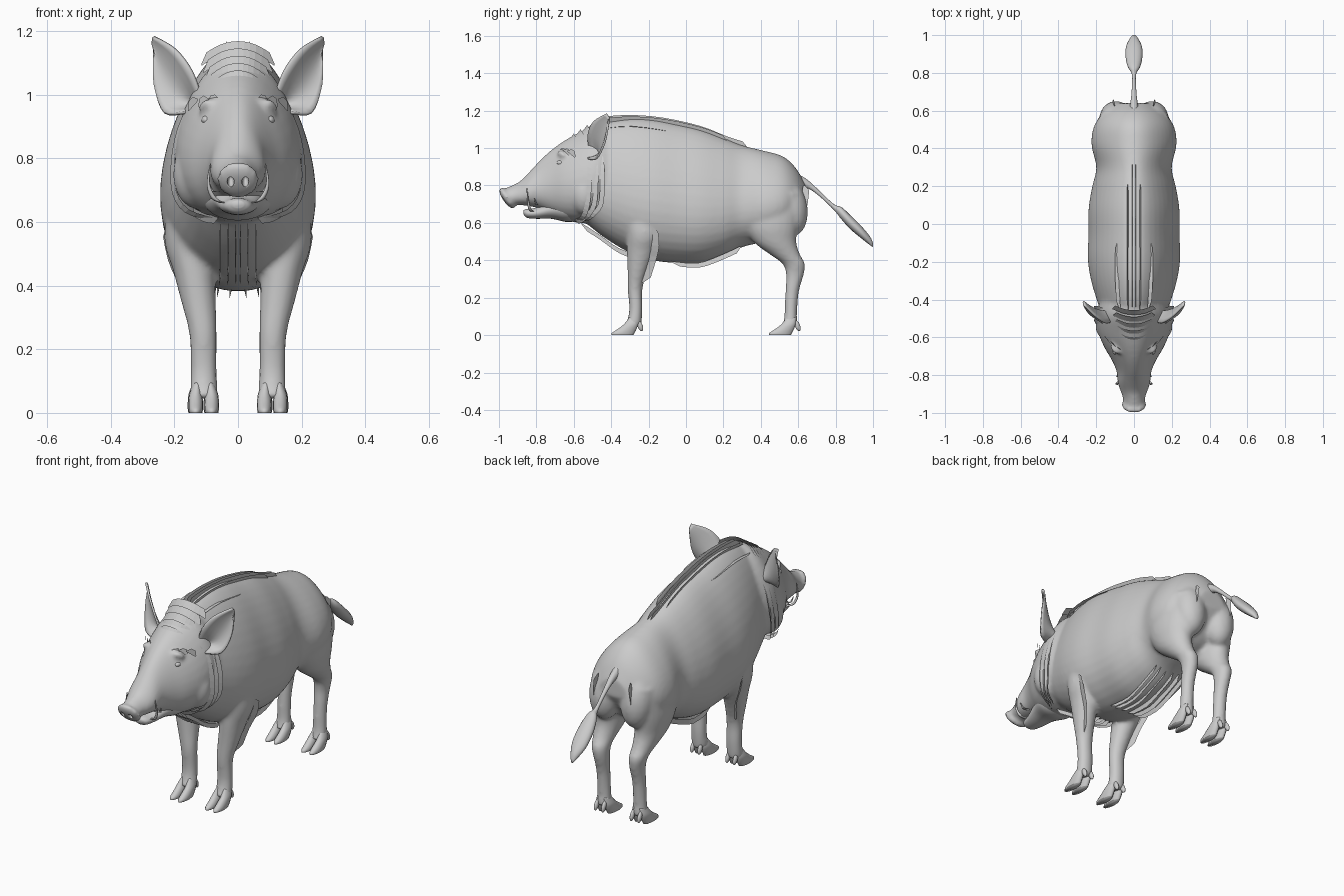
import bpy, bmesh, math
from mathutils import Matrix, Vector

if "Cube" in bpy.data.objects:
    bpy.data.objects.remove(bpy.data.objects["Cube"])

hide = bpy.data.materials.new("grey_hide")
hide.diffuse_color = (0.6, 0.6, 0.6, 1)
hide.use_nodes = True
hide.node_tree.nodes["Principled BSDF"].inputs["Base Color"].default_value = hide.diffuse_color


def finish(name, bm, smooth=True):
    bmesh.ops.recalc_face_normals(bm, faces=bm.faces[:])
    for f in bm.faces:
        f.smooth = smooth
    me = bpy.data.meshes.new(name)
    bm.to_mesh(me)
    bm.free()
    me.materials.append(hide)
    ob = bpy.data.objects.new(name, me)
    bpy.context.collection.objects.link(ob)
    return ob


def spline(rows, n=4):
    """Catmull-Rom interpolation through tuples."""
    out = []
    for i in range(len(rows) - 1):
        a, b, c, d = (rows[max(0, min(len(rows) - 1, i + k))] for k in (-1, 0, 1, 2))
        for j in range(n):
            t = j / n
            out.append(tuple(0.5 * (2 * q + (r - p) * t + (2 * p - 5 * q + 4 * r - s) * t * t
                             + (3 * q - p - 3 * r + s) * t ** 3) for p, q, r, s in zip(a, b, c, d)))
    return out + [tuple(rows[-1])]


def loft(bm, rows, axis, egg=0.0, sides=24):
    """Closed tube; each row is position, two centres, two radii."""
    loops = []
    for pos, c1, c2, r1, r2 in spline(rows):
        loop = []
        for k in range(sides):
            t = math.tau * k / sides
            a = c1 + r1 * math.cos(t) * (1 - egg * math.sin(t))
            b = c2 + r2 * math.sin(t)
            loop.append(bm.verts.new((a, pos, b) if axis == "y" else (a, b, pos)))
        loops.append(loop)
    for p, q in zip(loops, loops[1:]):
        for k in range(sides):
            m = (k + 1) % sides
            bm.faces.new((p[k], p[m], q[m], q[k]))
    bm.faces.new(loops[0])
    bm.faces.new(loops[-1])


def along(rows):
    """Turn (y, top, bottom, half width) into loft rows."""
    return [(y, 0, (t + b) / 2, w, (t - b) / 2) for y, t, b, w in rows]


def ball(bm, centre, size, tilt=0.0):
    m = Matrix.Translation(centre) @ Matrix.Rotation(tilt, 4, "X") @ Matrix.Diagonal((*size, 1))
    bmesh.ops.create_uvsphere(bm, u_segments=20, v_segments=12, radius=1, matrix=m)


def ribbon(bm, pts, offset, mirror=True):
    """Thin hair card along a path, widened by an offset and pointed at its ends."""
    path = spline(pts, 3)
    for s in ((1, -1) if mirror else (1,)):
        rows = []
        for i, p in enumerate(path):
            k = 0.25 if i in (0, len(path) - 1) else 1.0
            q = Vector(p) + Vector(offset) * k
            rows.append([bm.verts.new((s * v[0], v[1], v[2])) for v in (p, q)])
        for a, b in zip(rows, rows[1:]):
            bm.faces.new((a[0], b[0], b[1], a[1]))


# Body, head and legs fused into one skin
bm = bmesh.new()
loft(bm, along([
    (-.56, 1.04, .62, .13), (-.50, 1.10, .57, .16), (-.42, 1.14, .51, .185), (-.30, 1.16, .44, .22),
    (-.18, 1.155, .40, .237), (-.05, 1.13, .385, .233), (.08, 1.10, .385, .233), (.20, 1.055, .42, .214),
    (.30, 1.015, .47, .193), (.42, .985, .50, .218), (.52, .955, .54, .204), (.59, .89, .62, .15),
    (.64, .80, .70, .075)]), "y", 0.27, 40)
loft(bm, along([
    (-.955, .79, .70, .056), (-.92, .805, .70, .058), (-.885, .825, .695, .07), (-.84, .87, .69, .084),
    (-.78, .935, .675, .09), (-.72, .99, .645, .115), (-.65, 1.04, .615, .155), (-.57, 1.085, .60, .185),
    (-.48, 1.13, .60, .195), (-.40, 1.11, .64, .17)]), "y", 0.23, 32)
ball(bm, (0, -.957, .733), (.068, .024, .068), .6)              # snout disc
front = [(.72, .13, -.24, .08, .12), (.55, .147, -.222, .085, .10), (.45, .138, -.237, .067, .08),
         (.35, .124, -.257, .055, .056), (.25, .11, -.272, .044, .04), (.15, .108, -.268, .042, .036),
         (.09, .108, -.273, .043, .038), (.045, .108, -.285, .044, .045)]
hind = [(.76, .12, .46, .08, .16), (.60, .13, .455, .085, .145), (.50, .125, .475, .075, .115),
        (.43, .12, .53, .057, .08), (.38, .115, .577, .046, .06), (.32, .11, .582, .039, .047),
        (.25, .11, .57, .036, .038), (.18, .11, .563, .035, .035), (.10, .11, .56, .037, .034),
        (.045, .11, .555, .042, .044)]
for s in (1, -1):
    for leg in (front, hind):
        loft(bm, [(z, s * x, y, rx, ry) for z, x, y, rx, ry in leg], "z")
    ball(bm, (s * .09, -.65, .958), (.034, .045, .02), -.6)     # brow
    ball(bm, (s * .125, -.54, .75), (.08, .08, .11))            # cheek
    ball(bm, (s * .095, .56, .68), (.088, .09, .15), .15)       # buttock
body = finish("body", bm)
rm = body.modifiers.new("fuse", "REMESH")
rm.mode, rm.voxel_size, rm.use_smooth_shade = "VOXEL", 0.011, True
sm = body.modifiers.new("soften", "SMOOTH")
sm.factor, sm.iterations = 0.5, 7

# Nostrils cut into the snout
bm = bmesh.new()
for s in (1, -1):
    ball(bm, (s * .023, -.975, .728), (.011, .03, .018), .5)
cutter = finish("nostril_cutter", bm)
cutter.hide_render = True
cutter.hide_viewport = True
cut = body.modifiers.new("nostrils", "BOOLEAN")
cut.operation, cut.object = "DIFFERENCE", cutter

# Lower jaw running back into the throat
bm = bmesh.new()
loft(bm, along([(-.868, .668, .645, .018), (-.85, .675, .627, .04), (-.80, .682, .622, .055),
                (-.72, .72, .622, .08), (-.64, .74, .605, .11), (-.58, .74, .61, .09)]), "y")
finish("lower_jaw", bm)

# Tail with leaf-shaped tuft
bm = bmesh.new()
loft(bm, along([(.60, .86, .79, .025), (.65, .83, .785, .018), (.71, .775, .745, .012), (.79, .70, .67, .011),
                (.83, .685, .62, .032), (.88, .64, .565, .044), (.94, .58, .515, .042),
                (.985, .525, .48, .02), (1.0, .49, .47, .006)]), "y", 0, 16)
finish("tail", bm)

# Cloven hooves and dewclaws
for name, x, y in (("front_hooves", .108, 0), ("hind_hooves", .11, .842)):
    bm = bmesh.new()
    for s in (1, -1):
        for d in (-.025, .025):
            cx, up = s * (x + d), s * (x + d * .8)
            loft(bm, [(0, cx, -.34, .021, .06), (.012, cx, -.335, .023, .062), (.035, cx, -.312, .023, .05),
                      (.06, cx, -.293, .02, .038), (.095, up, -.278, .012, .026)], "z", 0, 14)
            ball(bm, (s * (x + d * .9), -.246, .05), (.011, .014, .03), .4)
    finish(name, bm).location.y = y

# Cupped ears
inner = spline([(.11, -.515, .985), (.142, -.52, 1.075), (.195, -.49, 1.145), (.262, -.425, 1.185)])
outer = spline([(.165, -.525, .94), (.232, -.475, .942), (.264, -.43, 1.03), (.268, -.41, 1.14)])
bm = bmesh.new()
for s in (1, -1):
    grid = []
    for i, (a, b) in enumerate(zip(inner, outer)):
        depth = .062 * (1 - .85 * i / (len(inner) - 1))
        row = []
        for k in range(9):
            p = Vector(a).lerp(Vector(b), k / 8)
            p.y += depth * math.sin(math.pi * k / 8)
            row.append(bm.verts.new((s * p.x, p.y, p.z)))
        grid.append(row)
    for a, b in zip(grid, grid[1:]):
        for k in range(8):
            bm.faces.new((a[k], a[k + 1], b[k + 1], b[k]))
ears = finish("ears", bm)
ears.modifiers.new("thickness", "SOLIDIFY").thickness = 0.01

# Eyes
bm = bmesh.new()
for s in (1, -1):
    ball(bm, (s * .098, -.67, .921), (.017, .021, .014))
finish("eyes", bm)

# Curved tusks, long lower pair and short upper pair
for name, pts, r in (("lower_tusks", [(.045, -.82, .66), (.075, -.835, .675), (.093, -.845, .72), (.086, -.85, .785)], .012),
                     ("upper_tusks", [(.06, -.79, .695), (.083, -.80, .70), (.093, -.81, .73)], .01)):
    bm = bmesh.new()
    path = spline(pts)
    for s in (1, -1):
        loft(bm, [(z, s * x, y, r * (1.05 - i / len(path)), r * (1.05 - i / len(path)))
                  for i, (x, y, z) in enumerate(path)], "z", 0, 10)
    finish(name, bm)

# Mane crest along the spine, with flatter side strands
bm = bmesh.new()
crest = [(.008, -.46, 1.135), (.008, -.30, 1.145), (.008, -.12, 1.13), (.008, .08, 1.085), (.008, .22, 1.03), (.008, .33, .995)]
ribbon(bm, crest, (.002, 0, .032))
ribbon(bm, [(x + .02, y, z) for x, y, z in crest[:5]], (.008, .01, .024))
ribbon(bm, [(.07, -.46, 1.1), (.08, -.3, 1.115), (.078, -.08, 1.085)], (.02, .01, .002))
finish("mane", bm, False)

# Stepped tufts over the crown and brows
bm = bmesh.new()
for i in range(5):
    y, z, w = -.625 + .036 * i, 1.045 + .023 * i, .09 + .006 * i
    ribbon(bm, [(w * u, y + .03 * u * u, z - .045 * u * u) for u in (-1, -.5, 0, .5, 1)],
           (0, .025, .032), False)
for i in range(3):
    ribbon(bm, [(.055 + .035 * i, -.685 + .025 * i, .982), (.09 + .033 * i, -.655 + .03 * i, .972 - .012 * i)],
           (.008, .014, .022))
finish("crown_tufts", bm, False)

# Cheek ruffs in layered arcs, with short tufts under the throat
bm = bmesh.new()
for i in range(3):
    d = -.035 * i
    ribbon(bm, [(.145, -.47 + d, .98), (.18, -.46 + d, .90), (.199, -.46 + d, .80), (.195, -.47 + d, .70),
                (.155, -.52 + d * .6, .64), (.08, -.56 + d * .4, .615)], (.012, .025, -.01))
ribbon(bm, [(.06, -.60, .62), (.10, -.58, .625), (.14, -.55, .645)], (.005, .02, -.025))
finish("cheek_ruffs", bm, False)

# Chest, belly, elbow and rump hair cards
bm = bmesh.new()
for x in (.006, .03, .055):
    ribbon(bm, [(x, -.56, .60), (x, -.46, .535), (x, -.36, .465), (x, -.24, .42)], (.004, .005, -.028))
for x in (.02, .06, .09):
    ribbon(bm, [(x, -.08, .395), (x, .06, .385), (x, .18, .425), (x, .29, .475)], (.006, .01, -.024))
ribbon(bm, [(.225, -.195, .58), (.205, -.185, .48), (.168, -.205, .39), (.142, -.24, .28)], (.015, .042, 0))
ribbon(bm, [(.10, .625, .80), (.11, .615, .70), (.11, .585, .57)], (.004, .035, 0))
finish("hair_strands", bm, False)
